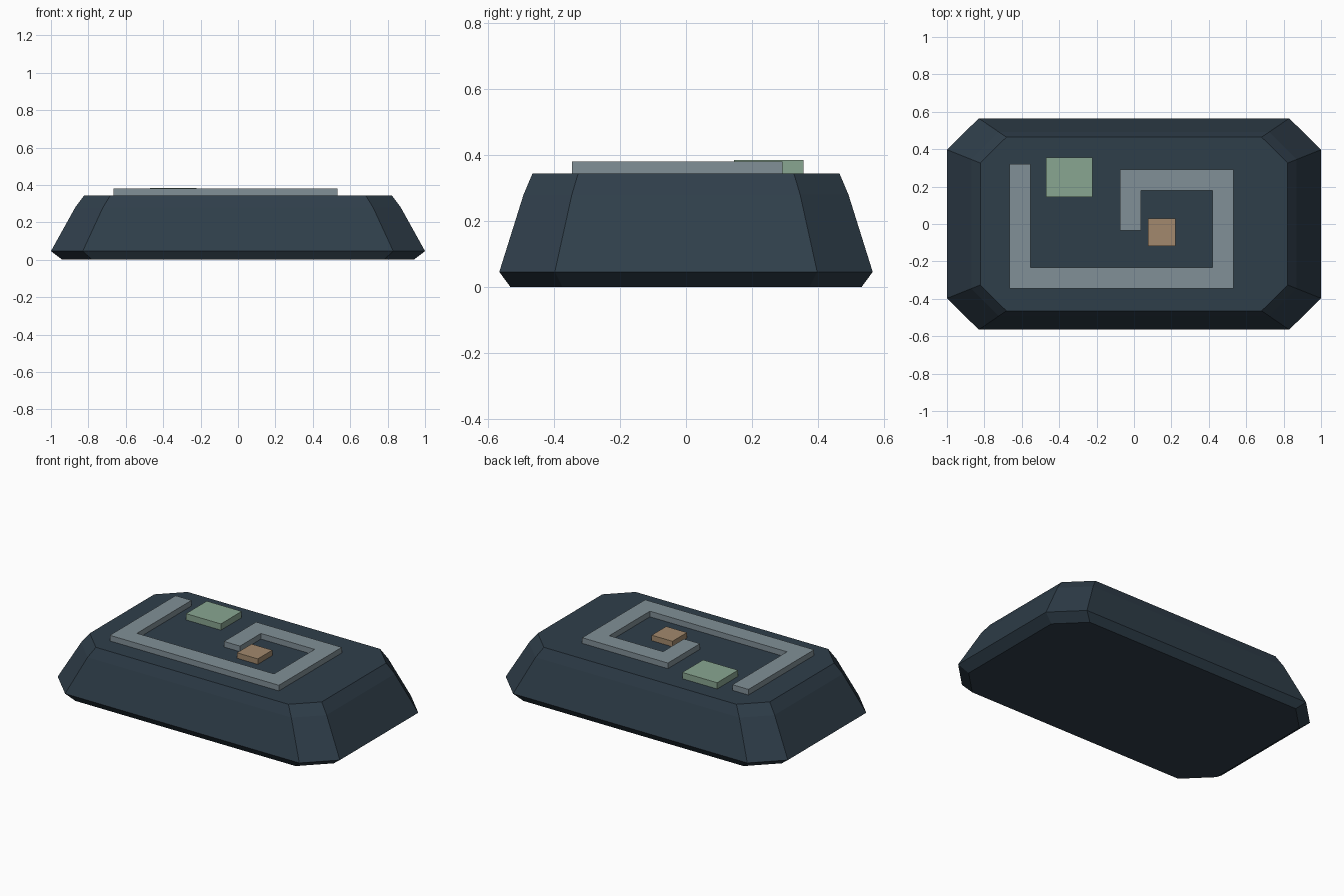
import bpy, bmesh
from mathutils import Vector

if "Cube" in bpy.data.objects:
    bpy.data.objects.remove(bpy.data.objects["Cube"])


def srgb(r, g, b):
    def lin(c):
        c /= 255
        return c / 12.92 if c <= 0.04045 else ((c + 0.055) / 1.055) ** 2.4
    return (lin(r), lin(g), lin(b), 1)


def material(name, rgb):
    m = bpy.data.materials.new(name)
    m.diffuse_color = srgb(*rgb)
    m.use_nodes = True
    m.node_tree.nodes["Principled BSDF"].inputs["Base Color"].default_value = m.diffuse_color
    return m


slate = material("dark slate", (47, 62, 74))
grey = material("cool grey", (129, 144, 151))
green = material("sage green", (137, 166, 145))
tan = material("warm tan", (162, 137, 109))


def loft(name, rings, mat):
    """Closed solid from stacked rings of (x, y, z) points."""
    bm = bmesh.new()
    loops = [[bm.verts.new(p) for p in ring] for ring in rings]
    n = len(loops[0])
    for a, b in zip(loops, loops[1:]):
        for i in range(n):
            j = (i + 1) % n
            bm.faces.new((a[i], a[j], b[j], b[i]))
    bm.faces.new(loops[0][::-1])
    bm.faces.new(loops[-1])
    bmesh.ops.recalc_face_normals(bm, faces=bm.faces)
    me = bpy.data.meshes.new(name)
    bm.to_mesh(me)
    bm.free()
    me.materials.append(mat)
    ob = bpy.data.objects.new(name, me)
    bpy.context.collection.objects.link(ob)
    return ob


def prism(name, outline, z0, z1, mat):
    return loft(name, [[(x, y, z) for x, y in outline] for z in (z0, z1)], mat)


def rect(x0, x1, y0, y1):
    return [(x0, y0), (x1, y0), (x1, y1), (x0, y1)]


def ribbon(path, width):
    """Outline of a mitred strip along a right-angled path."""
    pts = [Vector(p) for p in path]
    left, right = [], []
    for i, p in enumerate(pts):
        off = Vector((0, 0))
        for k in (i - 1, i):
            if 0 <= k < len(pts) - 1:
                d = (pts[k + 1] - pts[k]).normalized()
                off += Vector((-d.y, d.x)) * width / 2
        left.append(p + off)
        right.append(p - off)
    return left + right[::-1]


# Chamfered octagonal body: the same outline scaled at each level
octagon = [(1, -0.397), (1, 0.397), (0.83, 0.565), (-0.83, 0.565),
           (-1, 0.397), (-1, -0.397), (-0.83, -0.565), (0.83, -0.565)]
levels = [(0.0, 0.94), (0.046, 1.0), (0.28, 0.87), (0.344, 0.822)]
loft("body", [[(x * s, y * s, z) for x, y in octagon] for z, s in levels], slate)

# Raised spiral track on the top face
TOP = 0.344
track = [(-0.61, 0.32), (-0.61, -0.289), (0.475, -0.289),
         (0.475, 0.235), (-0.019, 0.235), (-0.019, -0.034)]
prism("spiral_track", ribbon(track, 0.113), TOP - 0.004, 0.38, grey)

# Raised pads
prism("large_pad", rect(-0.47, -0.223, 0.145, 0.356), TOP - 0.004, 0.384, green)
prism("small_pad", rect(0.075, 0.222, -0.117, 0.03), TOP - 0.004, 0.379, tan)
